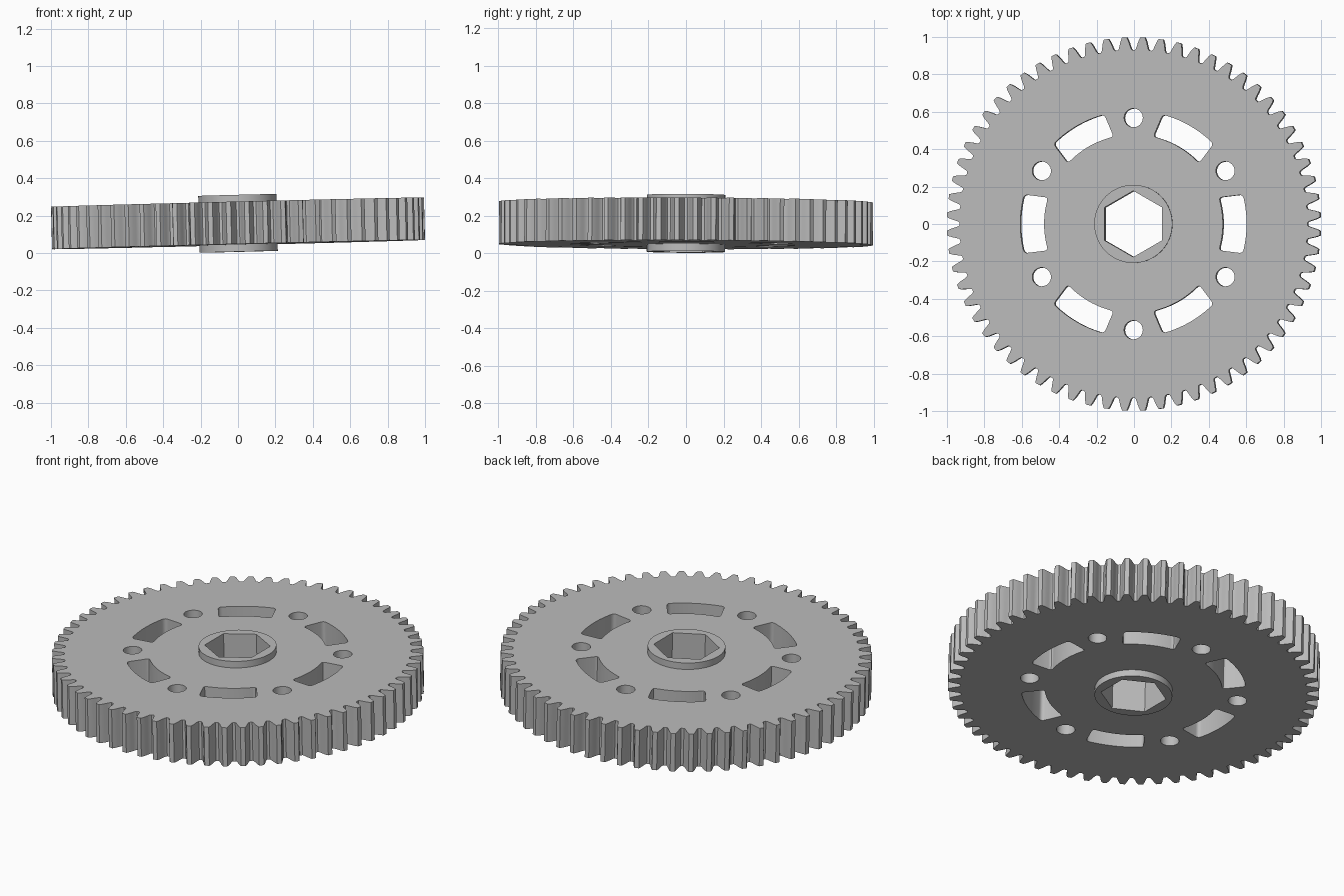
import bpy
import bmesh
from math import sin, cos, pi, radians
from mathutils import Euler, Vector

cube = bpy.data.objects.get("Cube")
if cube:
    bpy.data.objects.remove(cube, do_unlink=True)

TEETH = 64
CENTRE_Z = 0.159
TILT = Euler((radians(-0.2), radians(-1.43), 0))

grey = bpy.data.materials.new("plain grey")
grey.use_nodes = True
colour = (0.5, 0.5, 0.5, 1)
grey.diffuse_color = colour
grey.node_tree.nodes["Principled BSDF"].inputs["Base Color"].default_value = colour


def polar(r, a):
    return Vector((r * cos(a), r * sin(a)))


def ring(r, sides, start=0.0, centre=Vector((0, 0))):
    return [centre + polar(r, start + 2 * pi * i / sides) for i in range(sides)]


def arc(r, a0, a1, steps):
    return [polar(r, a0 + (a1 - a0) * i / steps) for i in range(steps + 1)]


def gear_outline():
    # radius and half angle down one tooth flank, tip last
    flank = [(0.931, 0.041), (0.938, 0.035), (0.955, 0.029),
             (0.97, 0.0245), (0.985, 0.019), (0.998, 0.0125)]
    points = []
    for t in range(TEETH):
        a = 2 * pi * (t + 0.5) / TEETH
        points += [polar(r, a - h) for r, h in flank]
        points += [polar(r, a + h) for r, h in reversed(flank)]
    return points


def round_corner(before, corner, after, size=0.02, steps=4):
    p = corner + (before - corner).normalized() * size
    q = corner + (after - corner).normalized() * size
    return [p * (1 - t) ** 2 + corner * 2 * t * (1 - t) + q * t ** 2
            for t in (i / steps for i in range(steps + 1))]


def slot_outline(turn):
    # curved window with rounded corners, centred on the given direction
    outer = arc(0.605, turn - 0.262, turn + 0.262, 14)
    inner = arc(0.478, turn + 0.3, turn - 0.3, 14)
    return (round_corner(inner[-1], outer[0], outer[1]) + outer[1:-1]
            + round_corner(outer[-2], outer[-1], inner[0])
            + round_corner(outer[-1], inner[0], inner[1]) + inner[1:-1]
            + round_corner(inner[-2], inner[-1], outer[0]))


def plate(name, outlines, thickness):
    # fill the first outline, leave the others as holes, and thicken
    curve = bpy.data.curves.new(name, "CURVE")
    curve.dimensions = "2D"
    curve.fill_mode = "BOTH"
    curve.extrude = thickness / 2
    for outline in outlines:
        spline = curve.splines.new("POLY")
        spline.points.add(len(outline) - 1)
        for point, co in zip(spline.points, outline):
            point.co = (co.x, co.y, 0, 1)
        spline.use_cyclic_u = True
    obj = bpy.data.objects.new(name, curve)
    bpy.context.collection.objects.link(obj)
    bpy.ops.object.select_all(action="DESELECT")
    obj.select_set(True)
    bpy.context.view_layer.objects.active = obj
    bpy.ops.object.convert(target="MESH")
    obj = bpy.context.view_layer.objects.active
    obj.name = name

    bm = bmesh.new()
    bm.from_mesh(obj.data)
    bmesh.ops.remove_doubles(bm, verts=bm.verts, dist=0.0001)
    bmesh.ops.recalc_face_normals(bm, faces=bm.faces)
    bm.to_mesh(obj.data)
    bm.free()

    obj.data.materials.clear()
    obj.data.materials.append(grey)
    bpy.ops.object.shade_smooth_by_angle(angle=radians(25))
    obj.location.z = CENTRE_Z
    obj.rotation_euler = TILT
    return obj


# Toothed disc with six windows and six bolt holes
spokes = [pi / 3 * i for i in range(6)]
windows = [slot_outline(a) for a in spokes]
bolt_holes = [ring(0.05, 32, centre=polar(0.567, a + pi / 6)) for a in spokes]
plate("gear_disc", [gear_outline(), ring(0.205, 64)] + windows + bolt_holes, 0.227)

# Raised hub with a hexagonal bore
plate("hub", [ring(0.209, 64), ring(0.177, 6, pi / 6)], 0.304)
